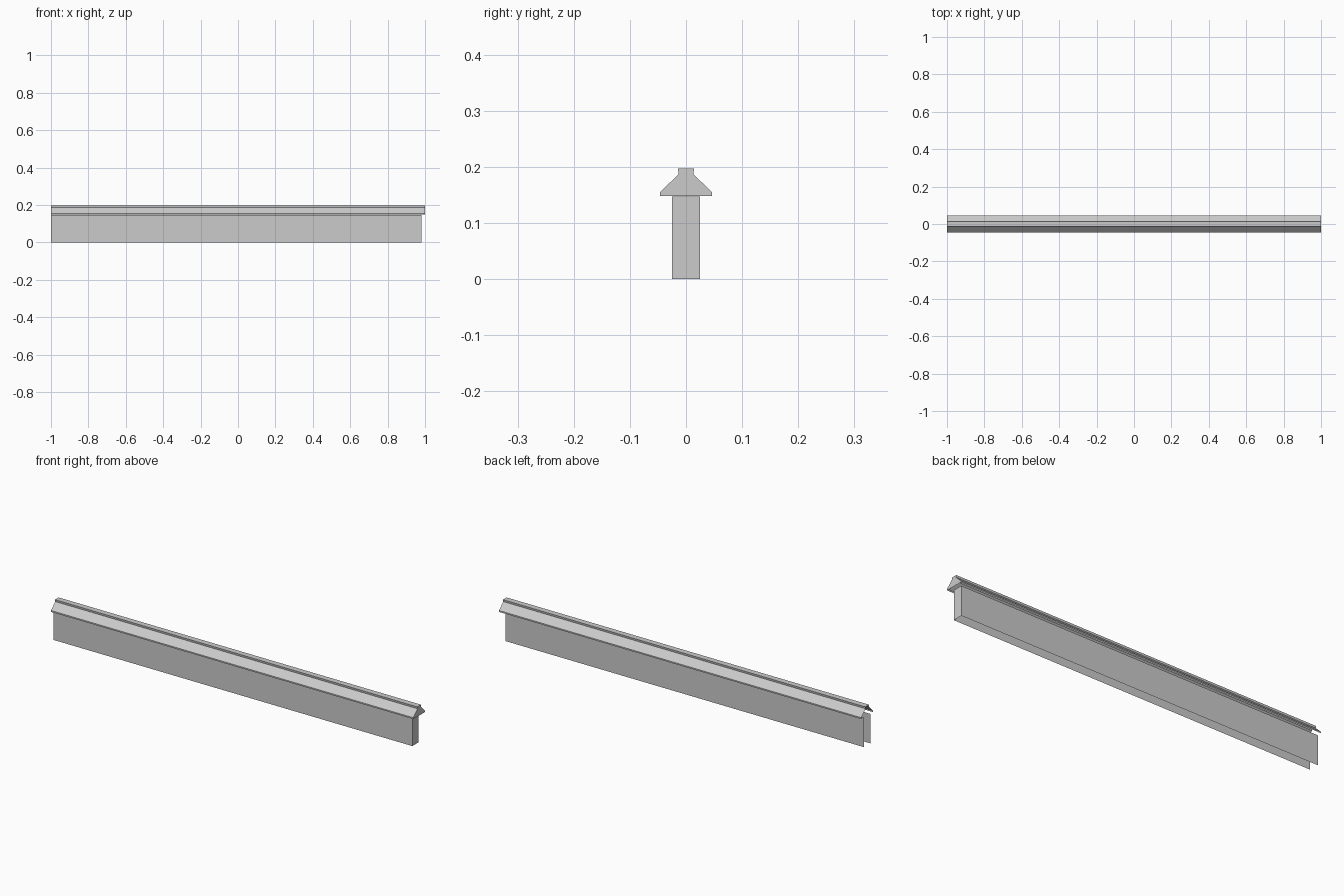
import bpy
import bmesh

cube = bpy.data.objects.get("Cube")
if cube:
    bpy.data.objects.remove(cube, do_unlink=True)

grey = bpy.data.materials.new("concrete grey")
grey.use_nodes = True
colour = (0.6, 0.6, 0.6, 1)
grey.diffuse_color = colour
grey.node_tree.nodes["Principled BSDF"].inputs["Base Color"].default_value = colour


def open_shell(name, half, x_start, x_end):
    """Sweep a mirrored profile along x; only the +x end is capped."""
    closed_top = half[-1][0] > 0 and name == "coping"
    right = [(-y, z) for y, z in half]
    left = [(y, z) for y, z in reversed(half)]
    profile = right + left
    bm = bmesh.new()
    near = [bm.verts.new((x_start, y, z)) for y, z in profile]
    far = [bm.verts.new((x_end, y, z)) for y, z in profile]
    for i in range(len(profile) - 1):
        if i == len(half) - 1 and not closed_top:
            continue  # the wall is open beneath the coping
        bm.faces.new((near[i], far[i], far[i + 1], near[i + 1]))
    bm.faces.new(list(reversed(far)))
    mesh = bpy.data.meshes.new(name)
    bm.to_mesh(mesh)
    bm.free()
    mesh.materials.append(grey)
    obj = bpy.data.objects.new(name, mesh)
    bpy.context.collection.objects.link(obj)
    return obj


# Two wall sides joined by one end face
open_shell("wall", [(0.025, 0), (0.025, 0.147)], -1, 0.98)

# Sloped coping with thin eaves and a narrow raised ridge
open_shell("coping", [(0.046, 0.148), (0.046, 0.155), (0.013, 0.187),
                      (0.0145, 0.197)], -1, 1)
